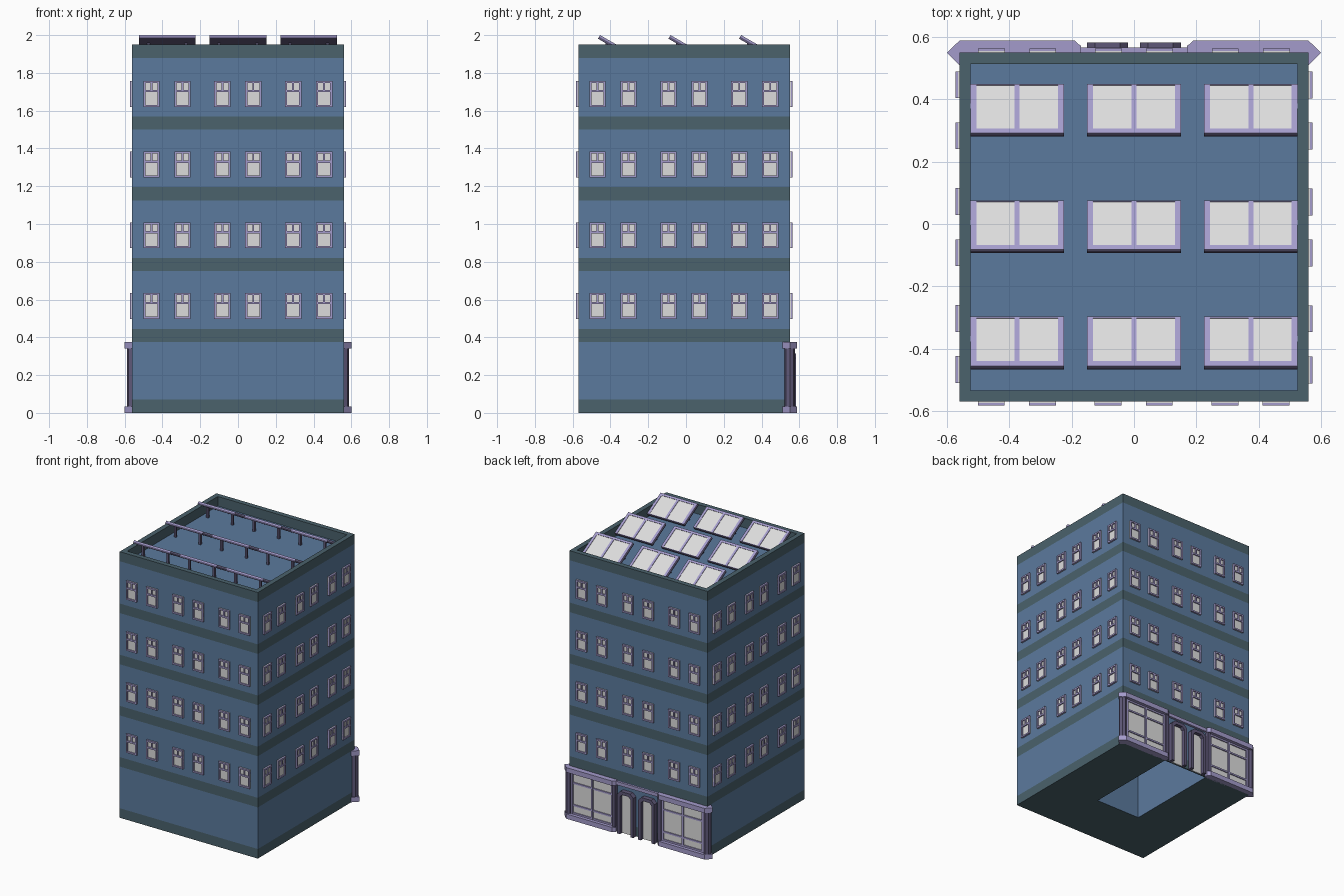
import bpy, bmesh, math
from mathutils import Matrix, Vector

cube = bpy.data.objects.get("Cube")
if cube:
    bpy.data.objects.remove(cube)


def material(name, r, g, b):
    m = bpy.data.materials.new(name)
    m.use_nodes = True
    m.diffuse_color = (r, g, b, 1)
    m.node_tree.nodes["Principled BSDF"].inputs["Base Color"].default_value = (r, g, b, 1)
    return m


BLUE = material("wall blue", 0.105, 0.195, 0.34)
TEAL = material("band teal", 0.069, 0.122, 0.15)
LILAC = material("frame lilac", 0.37, 0.33, 0.6)
PLUM = material("dark plum", 0.114, 0.098, 0.188)
GLASS = material("pale glass", 0.72, 0.72, 0.72)


def finish(name, bm, mats):
    bmesh.ops.recalc_face_normals(bm, faces=bm.faces)
    me = bpy.data.meshes.new(name)
    bm.to_mesh(me)
    bm.free()
    for m in mats:
        me.materials.append(m)
    ob = bpy.data.objects.new(name, me)
    bpy.context.collection.objects.link(ob)
    return ob


def add_box(bm, x0, x1, y0, y1, z0, z1, mat=0):
    mtx = Matrix.Translation(((x0 + x1) / 2, (y0 + y1) / 2, (z0 + z1) / 2))
    mtx = mtx @ Matrix.Diagonal((abs(x1 - x0), abs(y1 - y0), abs(z1 - z0), 1))
    for v in bmesh.ops.create_cube(bm, size=1, matrix=mtx)["verts"]:
        for f in v.link_faces:
            f.material_index = mat


def boxes(name, mats, items):
    bm = bmesh.new()
    for item in items:
        add_box(bm, *item)
    return finish(name, bm, mats)


def prism(name, pts, z0, z1, mat):
    bm = bmesh.new()
    f = bm.faces.new([bm.verts.new((x, y, z0)) for x, y in pts])
    top = bmesh.ops.extrude_face_region(bm, geom=[f])["geom"]
    bmesh.ops.translate(bm, vec=(0, 0, z1 - z0),
                        verts=[g for g in top if isinstance(g, bmesh.types.BMVert)])
    return finish(name, bm, [mat])


# Tower body: alternating bands, parapet lip and sunken roof
W, FRONT, BACK, TOP, ROOF = 0.56, -0.57, 0.55, 1.95, 1.88
levels = [0, 0.07]
for i in range(1, 6):
    levels += [0.375 * i, 0.375 * i + 0.07]
levels[-2:] = [ROOF, TOP]
bm = bmesh.new()


def ring(z, inset):
    x, a, b = W - inset, FRONT + inset, BACK - inset
    return [bm.verts.new(p) for p in ((-x, a, z), (x, a, z), (x, b, z), (-x, b, z))]


rings = [ring(z, 0) for z in levels] + [ring(TOP, 0.036), ring(ROOF, 0.036)]
for i, (lo, hi) in enumerate(zip(rings, rings[1:])):
    is_band = i % 2 == 0 or i >= len(levels) - 1
    for k in range(4):
        f = bm.faces.new((lo[k], lo[k - 3], hi[k - 3], hi[k]))
        f.material_index = int(is_band)
bm.faces.new(rings[0]).material_index = 1
bm.faces.new(rings[-1])
body = finish("tower_body", bm, [BLUE, TEAL])

# Entrance hall hollow, open underneath
cutter = boxes("hall_cutter", [BLUE], [(-0.18, 0.18, -0.17, 0.54, -0.1, 0.36)])
cutter.hide_render = True
mod = body.modifiers.new("hall", "BOOLEAN")
mod.operation, mod.solver, mod.object = "DIFFERENCE", "EXACT", cutter
bpy.context.view_layer.objects.active = body
bpy.ops.object.modifier_apply(modifier=mod.name)
bpy.data.objects.remove(cutter)

# Sash window, facing -y, reused on all walls
w, h, t, d = 0.043, 0.137, 0.011, -0.013
window = boxes("window", [LILAC, GLASS], [
    (-w, w, -0.005, 0, 0, h, 1),
    (-w, t - w, d, 0, 0, h), (w - t, w, d, 0, 0, h),
    (t - w, w - t, d, 0, 0, t), (t - w, w - t, d, 0, h - t, h),
    (t - w, w - t, d, 0, 0.078, 0.09), (-0.005, 0.005, d, 0, 0.09, h - t)])
shared = window.data
bpy.data.objects.remove(window)
mid = (FRONT + BACK) / 2
walls = {"front": (0, FRONT, 0), "left": (W, mid, 90), "back": (0, BACK, 180), "right": (-W, mid, 270)}
for side, (x, y, deg) in walls.items():
    turn = Matrix.Rotation(math.radians(deg), 4, "Z")
    for floor in range(4):
        for bay in (-0.375, 0, 0.375):
            for s in (-1, 1):
                off = bay + s * 0.082
                if side in ("front", "left"):
                    off -= 0.001
                ob = bpy.data.objects.new(side + "_window", shared)
                ob.matrix_world = (Matrix.Translation((x, y, 0.498 + 0.374 * floor)) @ turn
                                   @ Matrix.Translation((off, 0, 0)))
                bpy.context.collection.objects.link(ob)

# Tilted roof panels with dark backing and legs
L = 0.182
panel = boxes("roof_panel", [LILAC, GLASS, PLUM], [
    (-0.15, 0.15, 0, L, -0.022, -0.01, 2),
    (-0.148, 0.148, 0.002, L - 0.002, -0.01, -0.003, 1),
    (-0.15, -0.131, 0, L, -0.01, 0), (0.131, 0.15, 0, L, -0.01, 0),
    (-0.008, 0.008, 0, L, -0.01, 0), (-0.131, 0.131, 0, 0.017, -0.01, 0),
    (-0.131, 0.131, L - 0.004, L, -0.01, 0)])
panel_mesh = panel.data
bpy.data.objects.remove(panel)
for x in (-0.375, 0, 0.375):
    for y in (-0.455, -0.082, 0.292):
        ob = bpy.data.objects.new("roof_panel", panel_mesh)
        ob.location = (x, y, TOP + 0.05)
        ob.rotation_euler.x = math.radians(-30)
        bpy.context.collection.objects.link(ob)
        boxes("panel_legs", [PLUM], [(x + s - 0.008, x + s + 0.008, y + 0.03, y + 0.045, ROOF, 1.96)
                                     for s in (-0.1, 0.1)])


# Door surround with clipped top corners
def door(name, cx):
    bm = bmesh.new()

    def arch(half, top, clip, y):
        pts = [(-half, 0), (-half, top - clip), (clip - half, top),
               (half - clip, top), (half, top - clip), (half, 0)]
        return [bm.verts.new((cx + x, y, z)) for x, z in pts]
    loops = [arch(0.065, 0.315, 0.025, BACK), arch(0.065, 0.315, 0.025, 0.583),
             arch(0.043, 0.292, 0.018, 0.583), arch(0.043, 0.292, 0.018, BACK)]
    for a, b in zip(loops, loops[1:] + loops[:1]):
        for k in range(5):
            bm.faces.new((a[k], a[k + 1], b[k + 1], b[k]))
    for k in (0, 5):
        bm.faces.new([lp[k] for lp in loops])
    finish(name + "_surround", bm, [PLUM])
    boxes(name + "_glass", [GLASS], [(cx - 0.045, cx + 0.045, BACK, 0.556, 0, 0.294)])


# Shopfront halves on the back wall
for s, side in ((1, "left"), (-1, "right")):
    outline = [(0.56, 0.51), (0.60, 0.55), (0.56, 0.588), (0.19, 0.588),
               (0.17, 0.57), (0.17, 0.54), (0.53, 0.54)]
    outline = [(s * x, y) for x, y in outline]
    prism(side + "_shop_sill", outline, 0, 0.035, LILAC)
    prism(side + "_shop_cornice", outline, 0.34, 0.375, LILAC)
    post = [(s * W + 0.028 * math.cos(k * math.pi / 4), BACK + 0.028 * math.sin(k * math.pi / 4))
            for k in range(8)]
    prism(side + "_corner_post", post, 0.035, 0.34, PLUM)
    boxes(side + "_inner_post", [PLUM], [(s * 0.172, s * 0.198, BACK, 0.575, 0.035, 0.34)])
    boxes(side + "_shop_glass", [GLASS], [(s * 0.198, s * 0.54, BACK, 0.557, 0.035, 0.34)])
    bars = [(s * x - 0.007, s * x + 0.007, BACK, 0.566, 0.035, 0.34) for x in (0.205, 0.368, 0.53)]
    bars += [(s * 0.198, s * 0.54, BACK, 0.564, z - 0.006, z + 0.006) for z in (0.041, 0.1, 0.262, 0.334)]
    boxes(side + "_shop_bars", [LILAC], bars)
    door(side + "_door", s * 0.085)
boxes("door_cornice", [LILAC], [(-0.17, 0.17, BACK, 0.566, 0.345, 0.37)])
